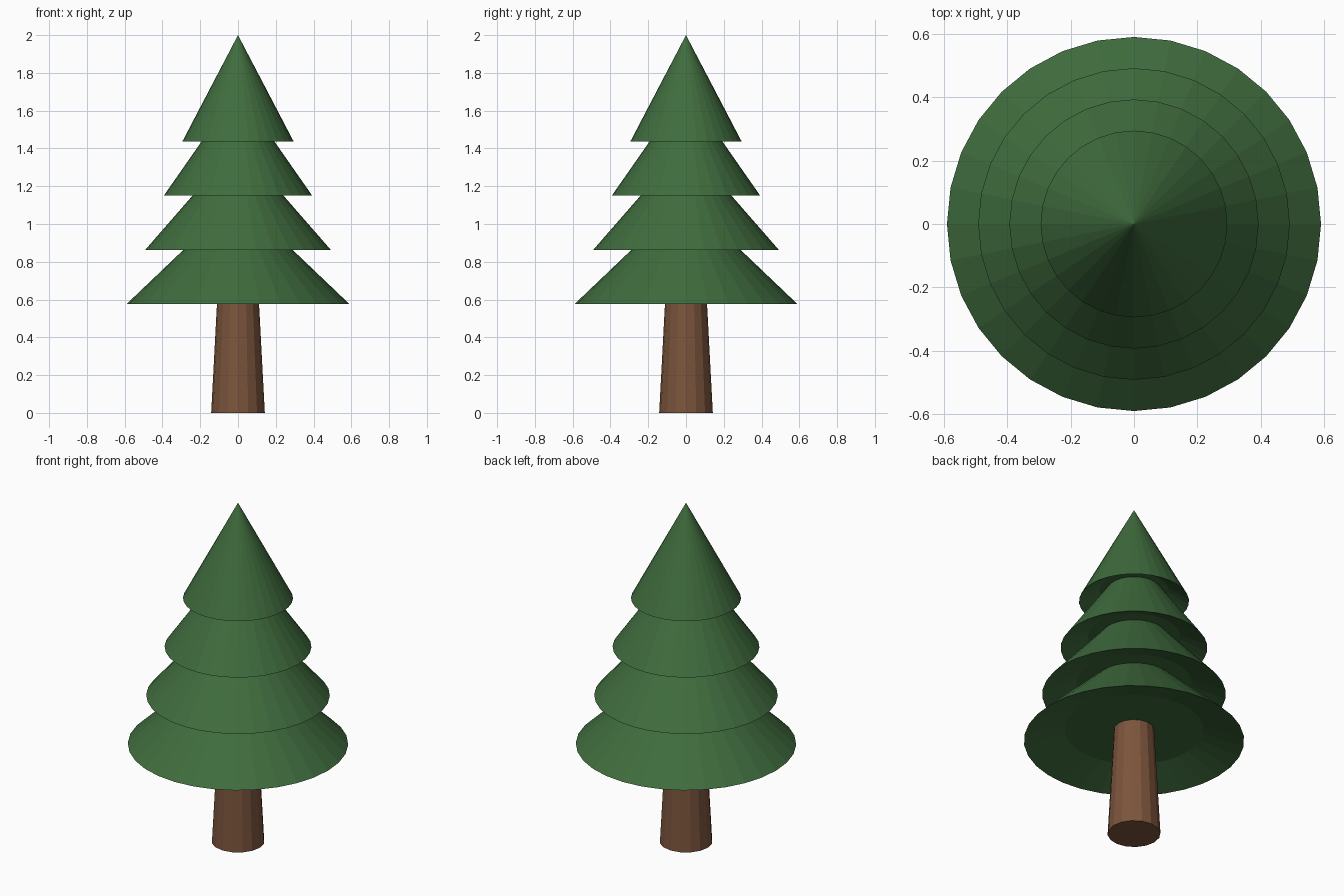
import bpy, bmesh
from math import sin, cos, pi

if "Cube" in bpy.data.objects:
    bpy.data.objects.remove(bpy.data.objects["Cube"])


def material(name, rgb):
    m = bpy.data.materials.new(name)
    m.diffuse_color = (*rgb, 1)
    m.use_nodes = True
    m.node_tree.nodes["Principled BSDF"].inputs["Base Color"].default_value = m.diffuse_color
    return m


def lathe(name, profile, sides, mat):
    """Revolve (radius, z) points about z; radius 0 closes to a point."""
    bm = bmesh.new()
    rings = []
    for r, z in profile:
        n = sides if r > 0 else 1
        rings.append([bm.verts.new((r * cos(2 * pi * i / sides),
                                    r * sin(2 * pi * i / sides), z))
                      for i in range(n)])
    for a, b in zip(rings, rings[1:]):
        for i in range(sides):
            j = (i + 1) % sides
            if len(a) == 1:
                bm.faces.new((a[0], b[j], b[i]))
            elif len(b) == 1:
                bm.faces.new((a[i], a[j], b[0]))
            else:
                bm.faces.new((a[i], a[j], b[j], b[i]))
    bmesh.ops.recalc_face_normals(bm, faces=bm.faces)
    me = bpy.data.meshes.new(name)
    bm.to_mesh(me)
    bm.free()
    me.materials.append(mat)
    ob = bpy.data.objects.new(name, me)
    bpy.context.collection.objects.link(ob)
    return ob


bark = material("bark", (0.2, 0.09, 0.045))
needles = material("needles", (0.05, 0.15, 0.047))

# Tapered trunk
lathe("trunk", [(0, 0), (0.142, 0), (0.107, 0.66), (0, 0.66)], 16, bark)

# Four stacked foliage cones, each with a recessed underside
height = 0.563
for k in range(4):
    r, z = 0.59 - 0.0985 * k, 0.576 + 0.287 * k
    lathe(f"foliage_tier_{k + 1}",
          [(0, z + 0.068), (0.63 * r, z + 0.068), (r, z), (0, z + height)],
          32, needles)
